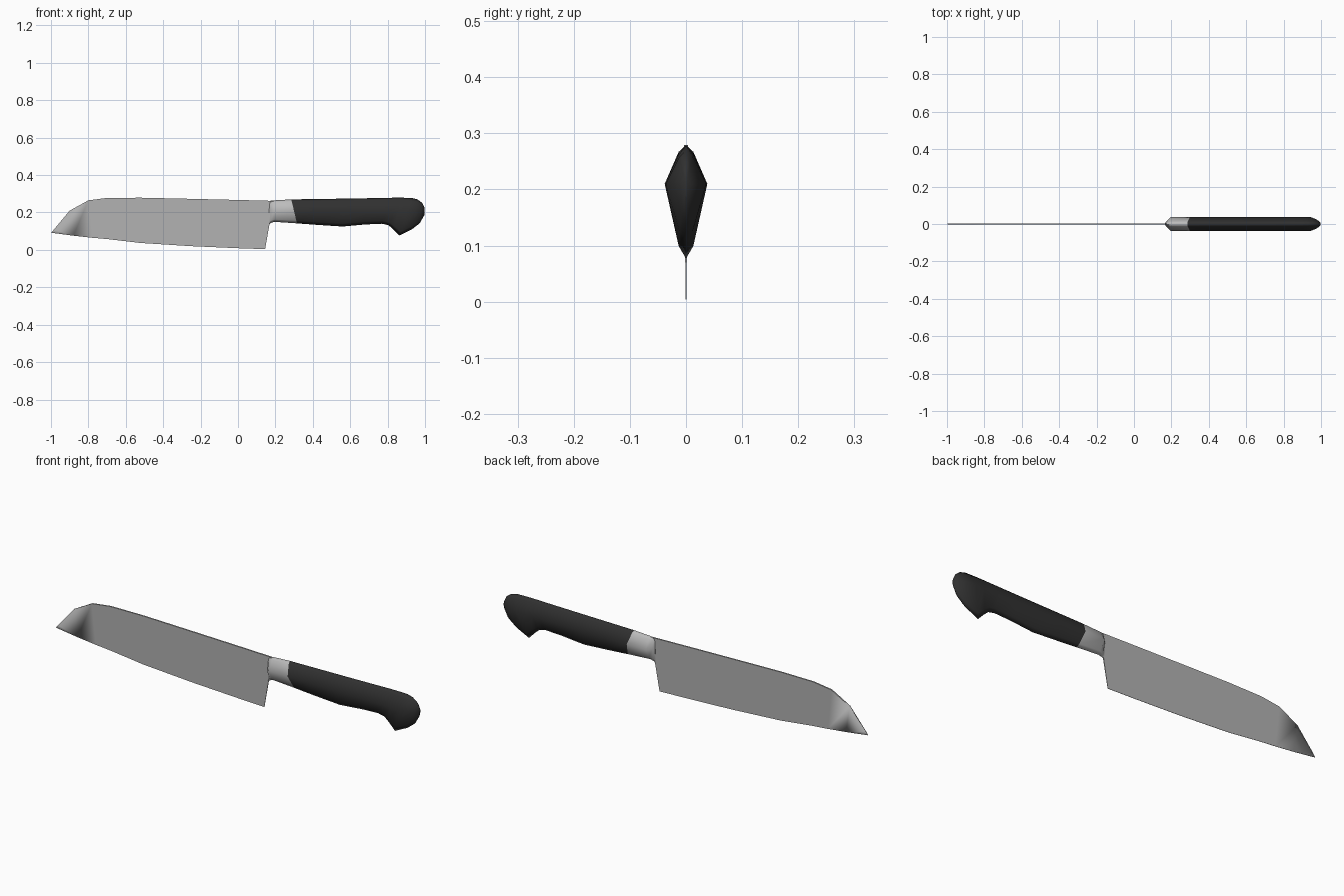
import bpy, bmesh, math

cube = bpy.data.objects.get("Cube")
if cube:
    bpy.data.objects.remove(cube)


def material(name, value, rough):
    m = bpy.data.materials.new(name)
    m.use_nodes = True
    colour = (value, value, value, 1)
    m.diffuse_color = colour
    node = m.node_tree.nodes["Principled BSDF"]
    node.inputs["Base Color"].default_value = colour
    node.inputs["Roughness"].default_value = rough
    return m


def loft(name, rings, mat, is_sharp):
    """Skin matching rings of points, cap both ends, mark sharp edges by rule."""
    bm = bmesh.new()
    loops = [[bm.verts.new(p) for p in ring] for ring in rings]
    n = len(loops[0])
    for a, b in zip(loops, loops[1:]):
        for i in range(n):
            j = (i + 1) % n
            bm.faces.new((a[i], a[j], b[j], b[i]))
    bm.faces.new(loops[0])
    bm.faces.new(loops[-1])
    bmesh.ops.recalc_face_normals(bm, faces=bm.faces)
    for f in bm.faces:
        f.smooth = True
    for e in bm.edges:
        e.smooth = not is_sharp(e)
    mesh = bpy.data.meshes.new(name)
    bm.to_mesh(mesh)
    bm.free()
    mesh.materials.append(mat)
    obj = bpy.data.objects.new(name, mesh)
    bpy.context.collection.objects.link(obj)
    return obj


def blade_ring(tx, tz, bx, bz, spine=0.0035, edge=0.0006):
    return [(tx, -spine, tz), (tx, spine, tz), (bx, edge, bz), (bx, -edge, bz)]


def grip_ring(tx, tz, bx, bz, w):
    """Eight-sided section, widest at a constant height along the grip."""
    k = w / 0.038
    mid = min(max(0.21, bz + 0.02), tz - 0.01)
    h = tz - bz
    half = [(0, tz), (0.013 * k, tz - 0.08 * h), (w, mid),
            (0.013 * k, bz + 0.11 * h), (0, bz)]
    section = half + [(-y, z) for y, z in half[3:0:-1]]
    return [(bx + (tx - bx) * (z - bz) / h, y, z) for y, z in section]


steel = material("blade steel", 0.45, 0.5)
collar = material("collar steel", 0.5, 0.5)
black = material("black grip", 0.03, 0.6)

# Blade: spine point, then edge point, from tip to heel
blade_stations = [
    (-0.985, 0.108, -1.0, 0.092),
    (-0.90, 0.21, -0.88, 0.076),
    (-0.80, 0.265, -0.78, 0.065),
    (-0.70, 0.278, -0.69, 0.057),
    (-0.52, 0.279, -0.52, 0.037),
    (-0.25, 0.273, -0.25, 0.02),
    (0.0, 0.267, 0.0, 0.009),
    (0.19, 0.262, 0.145, 0.004),
]
loft("blade", [blade_ring(*s) for s in blade_stations], steel,
     lambda e: e.calc_face_angle(0) > math.radians(30)
     and min(v.co.x for v in e.verts) > -0.97)

# Collar between blade and grip: top point, bottom point, half width
joint = (0.285, 0.27, 0.315, 0.142, 0.038)
collar_stations = [
    (0.168, 0.262, 0.165, 0.13, 0.005),
    (0.174, 0.263, 0.174, 0.144, 0.016),
    (0.195, 0.265, 0.195, 0.15, 0.037),
    joint,
]
cap_edge = lambda e: any(len(f.verts) > 4 for f in e.link_faces)
loft("collar", [grip_ring(*s) for s in collar_stations], collar, cap_edge)

# Grip with a hooked butt
grip_stations = [
    joint,
    (0.42, 0.272, 0.42, 0.134, 0.038),
    (0.56, 0.274, 0.56, 0.125, 0.038),
    (0.68, 0.276, 0.68, 0.136, 0.038),
    (0.79, 0.278, 0.77, 0.14, 0.038),
    (0.83, 0.279, 0.805, 0.132, 0.038),
    (0.88, 0.279, 0.83, 0.11, 0.038),
    (0.93, 0.278, 0.862, 0.077, 0.038),
    (0.96, 0.27, 0.93, 0.11, 0.036),
    (0.985, 0.251, 0.972, 0.143, 0.022),
    (0.998, 0.225, 0.996, 0.185, 0.007),
]
loft("grip", [grip_ring(*s) for s in grip_stations], black,
     lambda e: cap_edge(e) and e.verts[0].co.x < 0.5)
